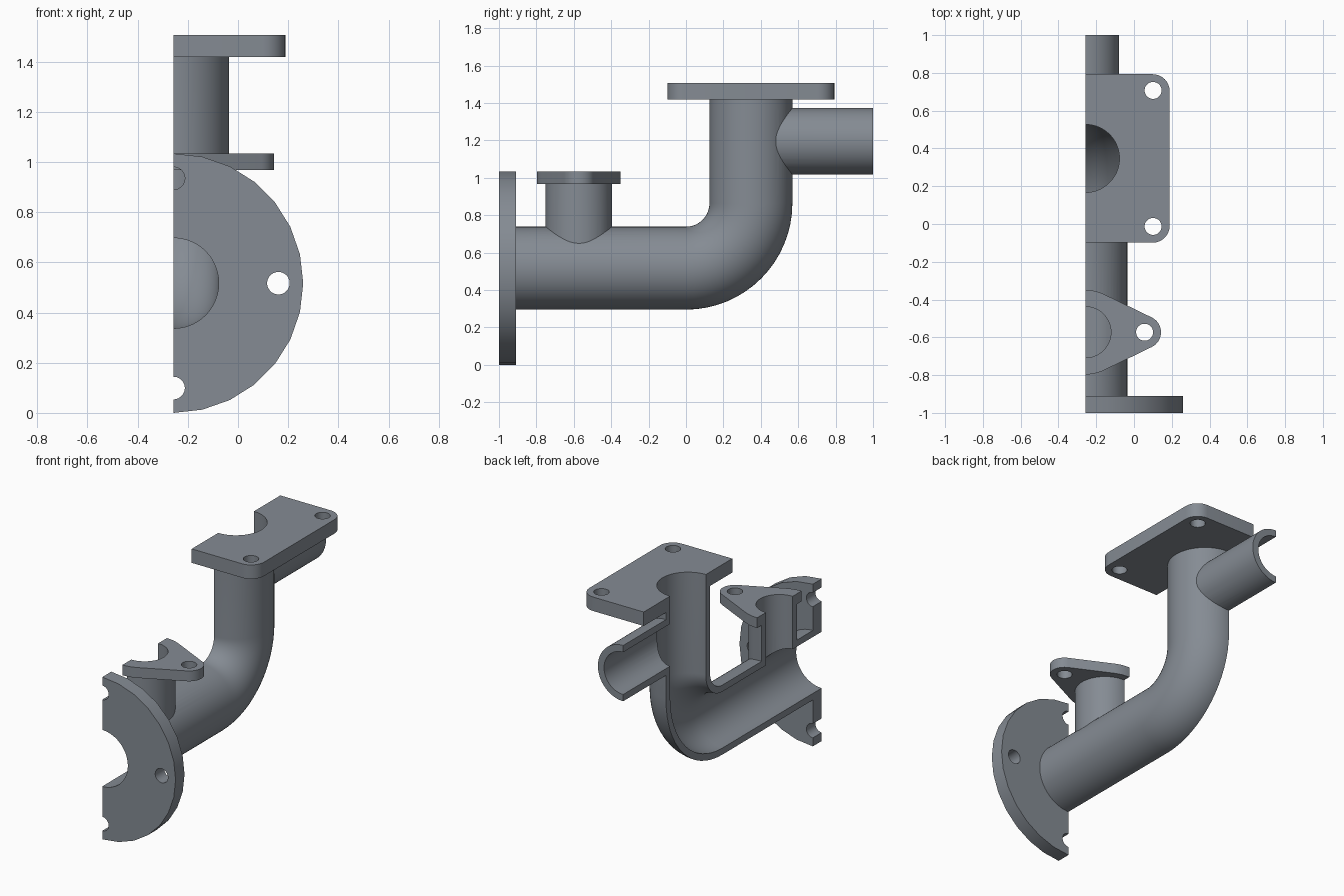
import bpy, bmesh
from math import sin, cos, pi, acos, radians
from mathutils import Vector

if "Cube" in bpy.data.objects:
    bpy.data.objects.remove(bpy.data.objects["Cube"])

CX = -0.257            # cut plane and pipe centre line
AXIS_Z, RISER_Y = 0.517, 0.347
BEND = 0.347


def make(name, rings):
    """Closed solid lofted through rings of equal point count."""
    bm = bmesh.new()
    vs = [[bm.verts.new(p) for p in ring] for ring in rings]
    n = len(vs[0])
    for a, b in zip(vs, vs[1:]):
        for i in range(n):
            j = (i + 1) % n
            bm.faces.new((a[i], a[j], b[j], b[i]))
    bm.faces.new(vs[0])
    bm.faces.new(vs[-1])
    bmesh.ops.recalc_face_normals(bm, faces=bm.faces)
    me = bpy.data.meshes.new(name)
    bm.to_mesh(me)
    bm.free()
    ob = bpy.data.objects.new(name, me)
    bpy.context.collection.objects.link(ob)
    return ob


def sweep(name, path, r, n=64, shift=0.5):
    """Round bar along (y, z, heading) stations in the plane x = CX."""
    rings = []
    for y, z, h in path:
        v = Vector((0, -sin(h), cos(h)))
        rings.append([Vector((CX, y, z)) + Vector((r, 0, 0)) * cos(a) + v * r * sin(a)
                      for a in (2 * pi * (i + shift) / n for i in range(n))])
    return make(name, rings)


def along_y(name, y0, y1, z, r, n=64, shift=0.5):
    return sweep(name, [(y0, z, 0), (y1, z, 0)], r, n, shift)


def along_z(name, z0, z1, y, r, n=64):
    return sweep(name, [(y, z0, pi / 2), (y, z1, pi / 2)], r, n)


def plate(name, outline, y, z0, z1):
    return make(name, [[(CX + px, y + py, z) for px, py in outline] for z in (z0, z1)])


def arc(cx, cy, r, a0, a1, n):
    return [(cx + r * cos(a0 + (a1 - a0) * i / n), cy + r * sin(a0 + (a1 - a0) * i / n))
            for i in range(n + 1)]


def elbow(name, y0, z1, r):
    path = [(y0, AXIS_Z, 0)]
    for i in range(17):
        h = pi / 2 * i / 16
        path.append((BEND * sin(h), AXIS_Z + BEND * (1 - cos(h)), h))
    return sweep(name, path + [(RISER_Y, z1, pi / 2)], r)


def hole(name, x, y, z0, z1):
    ob = along_z(name, z0, z1, y, 0.045, 32)
    ob.location.x = x
    return ob


def combine(target, tool, operation):
    mod = target.modifiers.new(tool.name, 'BOOLEAN')
    mod.operation, mod.object, mod.solver = operation, tool, 'EXACT'
    bpy.context.view_layer.objects.active = target
    bpy.ops.object.modifier_apply(modifier=mod.name)
    bpy.data.objects.remove(tool)


# Outer pipe walls
STUB_Y, BRANCH_Z = -0.573, 1.195
body = elbow("pipe_manifold", -0.95, 1.46, 0.222)
solids = [along_z("stub_pipe", AXIS_Z, 1.0, STUB_Y, 0.178),
          along_y("branch_pipe", RISER_Y, 1.0, BRANCH_Z, 0.178)]

# Round inlet flange
solids.append(along_y("inlet_flange", -1.0, -0.91, AXIS_Z, 0.517, 28, 0))

# Square top flange with rounded corners
k, cr = 0.446, 0.09
square = []
for q, (sx, sy) in enumerate([(1, 1), (-1, 1), (-1, -1), (1, -1)]):
    square += arc(sx * (k - cr), sy * (k - cr), cr, q * pi / 2, (q + 1) * pi / 2, 8)
solids.append(plate("top_flange", square, RISER_Y, 1.418, 1.507))

# Two-eared stub flange
R, er, d = 0.224, 0.087, 0.313
t = acos((R - er) / d)
eared = (arc(d, 0, er, -t, t, 16) + arc(0, 0, R, t, pi - t, 12)
         + arc(-d, 0, er, pi - t, pi + t, 16) + arc(0, 0, R, pi + t, 2 * pi - t, 12))
solids.append(plate("stub_flange", eared, STUB_Y, 0.968, 1.034))

for s in solids:
    combine(body, s, 'UNION')

# Bores
cuts = [elbow("main_bore", -1.1, 1.6, 0.18),
        along_z("stub_bore", AXIS_Z + 0.01, 1.1, STUB_Y, 0.135),
        along_y("branch_bore", RISER_Y + 0.01, 1.1, BRANCH_Z, 0.135)]

# Bolt holes
for sx in (-1, 1):
    cuts.append(hole("ear_hole", sx * d, STUB_Y, 0.9, 1.1))
    for sy in (-1, 1):
        cuts.append(hole("top_hole", sx * 0.358, RISER_Y + sy * 0.36, 1.35, 1.6))
for i in range(4):
    a = i * pi / 2
    ob = along_y("inlet_hole", -1.1, -0.8, AXIS_Z + 0.418 * sin(a), 0.045, 32)
    ob.location.x = 0.418 * cos(a)
    cuts.append(ob)

# Section cut through the centre plane
cuts.append(make("section_cut", [[(x, -2, -1), (x, 2, -1), (x, 2, 3), (x, -2, 3)]
                                 for x in (CX - 2, CX)]))
bpy.context.view_layer.update()
for c in cuts:
    combine(body, c, 'DIFFERENCE')

# Dark blue-grey metal
mat = bpy.data.materials.new("dark_steel")
mat.diffuse_color = (0.234, 0.26, 0.294, 1)
mat.use_nodes = True
mat.node_tree.nodes["Principled BSDF"].inputs["Base Color"].default_value = mat.diffuse_color
body.data.materials.clear()
body.data.materials.append(mat)

bpy.ops.object.select_all(action='DESELECT')
body.select_set(True)
bpy.context.view_layer.objects.active = body
bpy.ops.object.shade_smooth_by_angle(angle=radians(30))
